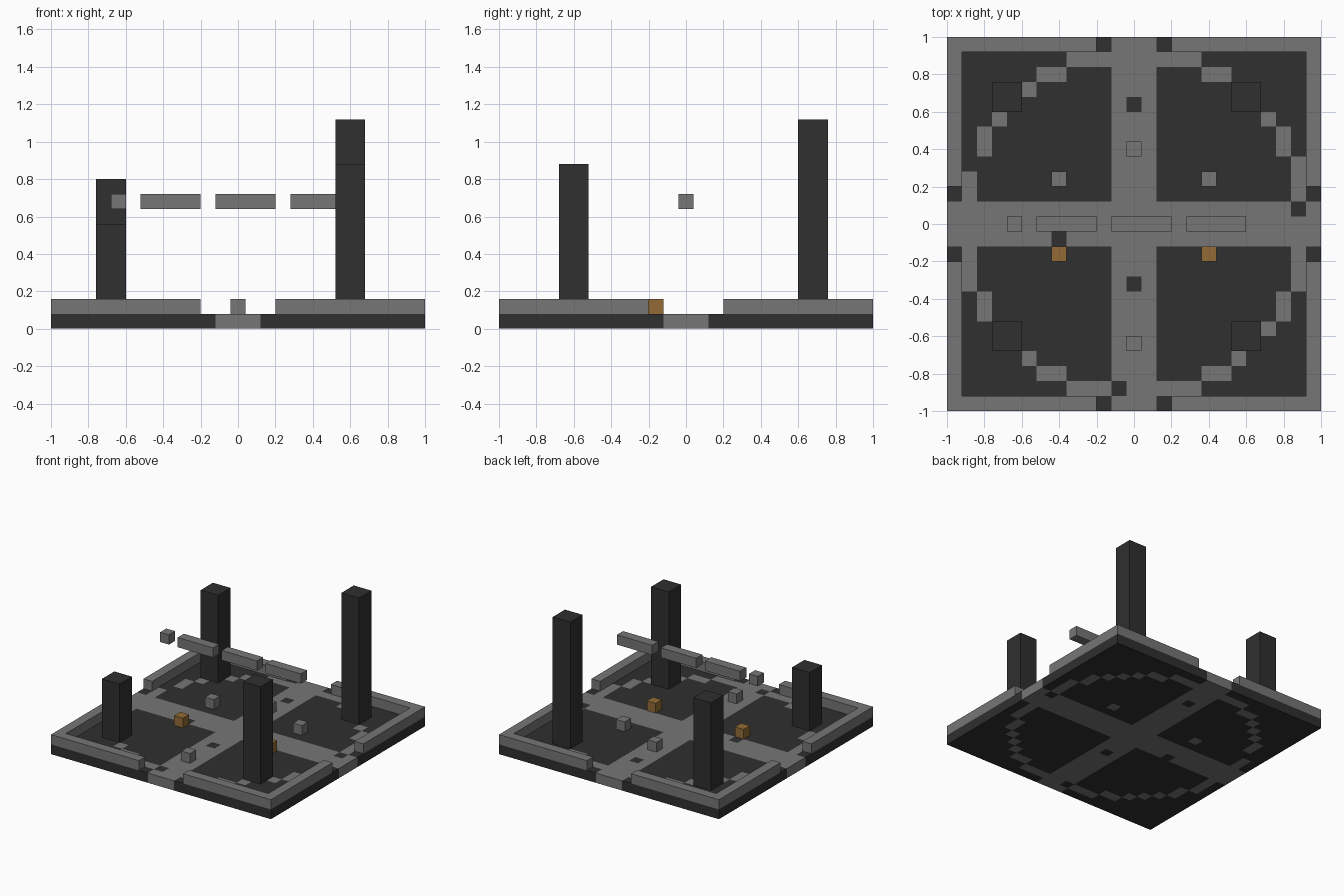
import bpy, bmesh, math

if "Cube" in bpy.data.objects:
    bpy.data.objects.remove(bpy.data.objects["Cube"])

U = 0.08    # block size; the plan is 25 x 25 blocks, counted from the centre


def material(name, rgb):
    m = bpy.data.materials.new(name)
    m.use_nodes = True
    m.diffuse_color = (*rgb, 1)
    m.node_tree.nodes["Principled BSDF"].inputs["Base Color"].default_value = (*rgb, 1)
    return m


DARK = material("dark stone", (0.029, 0.029, 0.029))
GREY = material("grey stone", (0.18, 0.18, 0.18))
AMBER = material("amber", (0.29, 0.148, 0.036))


def finish(name, bm, *mats):
    bmesh.ops.recalc_face_normals(bm, faces=bm.faces)
    mesh = bpy.data.meshes.new(name)
    bm.to_mesh(mesh)
    bm.free()
    for m in mats:
        mesh.materials.append(m)
    ob = bpy.data.objects.new(name, mesh)
    bpy.context.collection.objects.link(ob)
    return ob


def raise_faces(bm, faces, height, keep):
    out = bmesh.ops.extrude_face_region(bm, geom=faces, use_keep_orig=keep)
    verts = [v for v in out["geom"] if isinstance(v, bmesh.types.BMVert)]
    bmesh.ops.translate(bm, verts=verts, vec=(0, 0, height))


def prism(name, points, z0, z1, mat):
    """Extrude a plan outline, all sizes in blocks."""
    bm = bmesh.new()
    face = bm.faces.new([bm.verts.new((x * U, y * U, z0 * U)) for x, y in points])
    raise_faces(bm, [face], (z1 - z0) * U, True)
    return finish(name, bm, mat)


def block(name, i, j, z0, z1, mat, nx=1, ny=1):
    """Box whose lowest-numbered cell is (i, j)."""
    x, y = i - 0.5, j - 0.5
    return prism(name, [(x, y), (x + nx, y), (x + nx, y + ny), (x, y + ny)], z0, z1, mat)


# Floor: paved cross and ring in dark ground, with a few worn cells
worn = {(0, 8), (0, -4), (-5, -1), (11, 1), (-1, -11), (-11, 4)}
lit = {(-5, 3), (5, 3)}


def is_paved(i, j):
    if (i, j) in worn:
        return False
    on_cross = min(abs(i), abs(j)) <= 1
    on_ring = 11 < math.hypot(i, j) < 11.8 and max(abs(i), abs(j)) < 12
    return on_cross or on_ring or (i, j) in lit


def cell(v):
    return max(-12, min(12, round(v / U)))


bm = bmesh.new()
bmesh.ops.create_grid(bm, x_segments=25, y_segments=25, size=1)
raise_faces(bm, bm.faces[:], U, True)
for f in bm.faces:
    c = f.calc_center_median()
    f.material_index = int(is_paved(cell(c.x), cell(c.y)))
finish("floor", bm, DARK, GREY)

# Low L-shaped walls on the four corners
outline = [(2.5, 12.5), (12.5, 12.5), (12.5, 2.5), (11.5, 2.5), (11.5, 11.5), (2.5, 11.5)]
for sx, side in ((-1, "right"), (1, "left")):
    for sy, end in ((-1, "front"), (1, "back")):
        prism(f"{end}_{side}_wall", [(x * sx, y * sy) for x, y in outline], 1, 2, GREY)

# Pillars of different heights
for name, i, j, top in (("front_right", -9, -8, 7), ("back_right", -9, 8, 10),
                        ("front_left", 7, -8, 11), ("back_left", 7, 8, 14)):
    block(name + "_pillar", i, j, 1, top, DARK, 2, 2)

# Loose stones and amber lamps
for n, (i, j) in enumerate([(-5, 3), (5, 3), (0, 5), (0, -8)]):
    block(f"stone_{n + 1}", i, j, 1, 2, GREY)
for i, side in ((-5, "right"), (5, "left")):
    block(side + "_lamp", i, -2, 1, 2, AMBER)

# Broken floating beam
for n, (i, length) in enumerate([(-8, 1), (-6, 4), (-1, 4), (4, 4)]):
    block(f"beam_piece_{n + 1}", i, 0, 8, 9, GREY, length)
